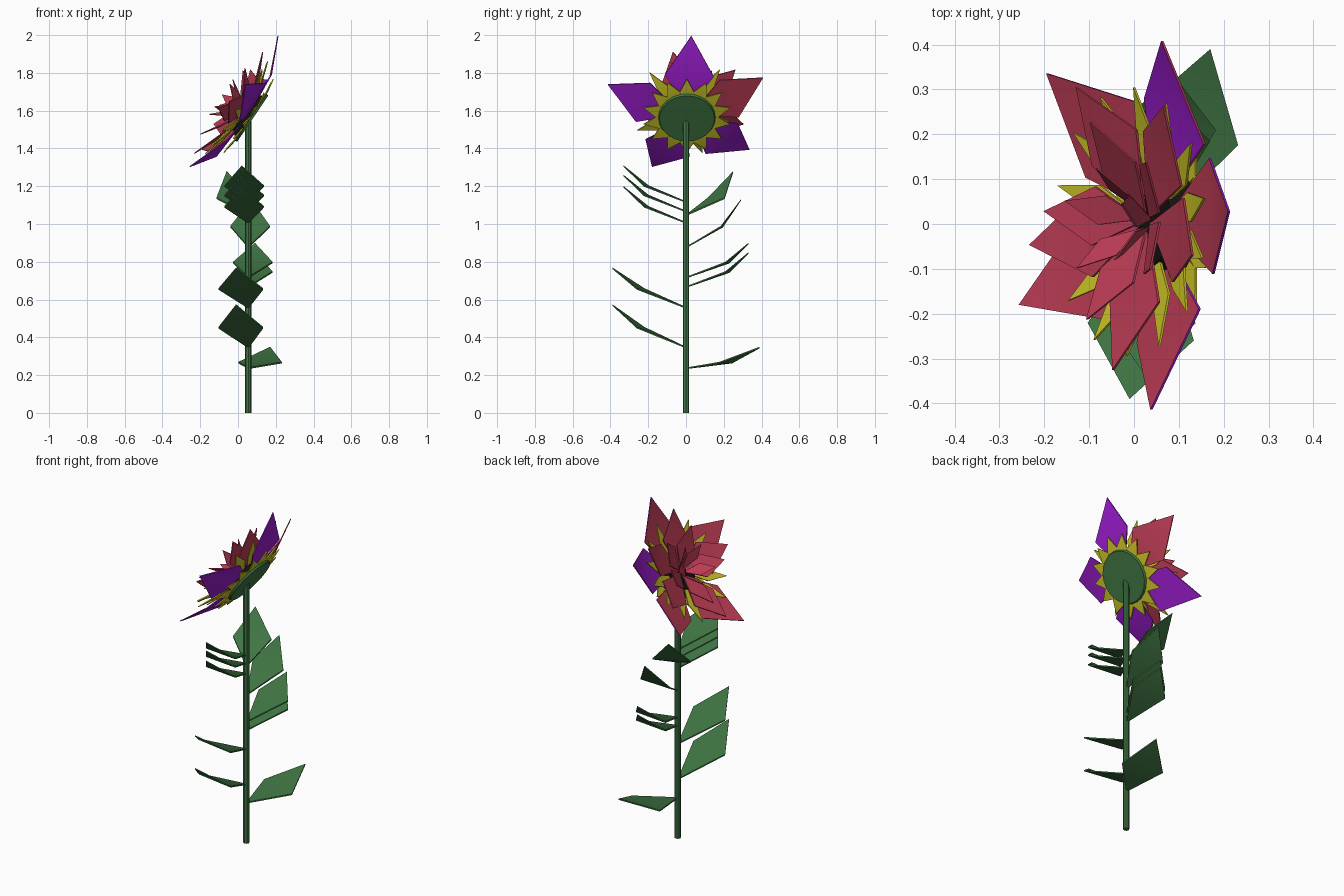
import bpy, bmesh, math
from mathutils import Vector, Matrix

if "Cube" in bpy.data.objects:
    bpy.data.objects.remove(bpy.data.objects["Cube"])


def material(name, rgb):
    m = bpy.data.materials.new(name)
    m.diffuse_color = (*rgb, 1)
    m.use_nodes = True
    m.node_tree.nodes["Principled BSDF"].inputs["Base Color"].default_value = m.diffuse_color
    return m


GREEN = material("leaf green", (0.05, 0.175, 0.055))
RED = material("rose red", (0.50, 0.045, 0.09))
PURPLE = material("violet", (0.33, 0.012, 0.62))
YELLOW = material("sepal yellow", (0.60, 0.55, 0.02))
BLACK = material("dark core", (0.006, 0.006, 0.006))

# Flower head frame: centre, sideways, upward in the head plane, facing direction
CENTRE = Vector((0.06, 0.005, 1.57))
SIDE = Vector((0, 1, 0))
UP = Vector((0.56, 0, 0.83)).normalized()
FACING = Vector((-0.83, 0, 0.56)).normalized()


def finish(bm, name, mats):
    me = bpy.data.meshes.new(name)
    bm.to_mesh(me)
    bm.free()
    for m in mats:
        me.materials.append(m)
    ob = bpy.data.objects.new(name, me)
    bpy.context.collection.objects.link(ob)
    bpy.context.view_layer.objects.active = ob
    ob.select_set(True)
    bpy.ops.object.shade_smooth_by_angle(angle=math.radians(40))
    ob.select_set(False)
    return ob


def add_blade(bm, base, left, tip, right, thick):
    """Kite bent across its widest line, with a thin back side."""
    pts = [base, left, tip, right]
    front = [bm.verts.new(p) for p in pts]
    back = [bm.verts.new(p - thick) for p in pts]
    faces = []
    for a, b, c in ((0, 3, 1), (3, 2, 1)):
        faces.append(bm.faces.new((front[a], front[b], front[c])))
        f = bm.faces.new((back[a], back[c], back[b]))
        f.material_index = 1
        faces.append(f)
    for i in range(4):
        j = (i + 1) % 4
        f = bm.faces.new((front[i], front[j], back[j], back[i]))
        f.material_index = 1
        faces.append(f)
    bmesh.ops.recalc_face_normals(bm, faces=faces)


def head_point(angle, radius, rise):
    a = math.radians(angle)
    return CENTRE + SIDE * radius * math.sin(a) + UP * radius * math.cos(a) + FACING * rise


def ring(name, angles, base, corner, spread, tip, mats):
    """Ring of blades; base, corner and tip are (radius, rise)."""
    bm = bmesh.new()
    for a in angles:
        add_blade(bm, head_point(a, *base), head_point(a - spread, *corner),
                  head_point(a, *tip), head_point(a + spread, *corner), FACING * 0.006)
    return finish(bm, name, mats)


# Stem
bm = bmesh.new()
bmesh.ops.create_cone(bm, cap_ends=True, segments=8, radius1=0.017, radius2=0.017, depth=1.57,
                      matrix=Matrix.Translation((0.055, 0, 0.785)))
finish(bm, "stem", [GREEN])


# Round green cup behind the petals, dark core in front of it
def head_disc(name, radius1, radius2, low, high, mat):
    bm = bmesh.new()
    place = Matrix.Translation(CENTRE + FACING * (low + high) / 2)
    turn = FACING.to_track_quat('Z', 'Y').to_matrix().to_4x4()
    bmesh.ops.create_cone(bm, cap_ends=True, segments=24, radius1=radius1, radius2=radius2,
                          depth=high - low, matrix=place @ turn)
    finish(bm, name, [mat])


head_disc("flower_cup", 0.146, 0.152, -0.022, -0.008, GREEN)
head_disc("flower_core", 0.14, 0.10, -0.006, 0.04, BLACK)

# Yellow sepals behind and in front of the large petals
ring("back_sepals", [i * 360 / 14 for i in range(14)],
     (0.05, -0.005), (0.165, -0.004), 13, (0.235, 0.008), [YELLOW, YELLOW])
ring("front_sepals", [10 + i * 360 / 14 for i in range(14)],
     (0.05, 0.03), (0.19, 0.05), 10, (0.30, 0.085), [YELLOW, YELLOW])

# Large petals, red inside and violet outside; one is turned over
PETALS = [3, 67, 131, 205, 287]
outer = dict(base=(0.03, 0.012), corner=(0.275, 0.03), spread=28, tip=(0.438, 0.115))
ring("outer_petals", [a for a in PETALS if a != 67], mats=[RED, PURPLE], **outer)
ring("turned_petal", [67], mats=[PURPLE, RED], **outer)

# Inner red petals, each ring smaller and more upright
for name, shift, corner, tip in (
        ("second_petals", -16, (0.205, 0.075), (0.33, 0.135)),
        ("third_petals", -31, (0.14, 0.10), (0.225, 0.165)),
        ("centre_petals", -48, (0.075, 0.12), (0.12, 0.185))):
    ring(name, [a + shift for a in PETALS], (0.015, 0.04), corner, 28, tip, [RED, RED])

# Leaves: base height, bend (y, z), tip (x, y, z)
LEAVES = [
    (0.24, (0.21, 0.27), (0.17, 0.39, 0.35)),
    (0.35, (-0.24, 0.455), (-0.01, -0.39, 0.575)),
    (0.56, (-0.24, 0.66), (-0.01, -0.39, 0.77)),
    (0.67, (0.22, 0.75), (0.09, 0.33, 0.85)),
    (0.72, (0.22, 0.80), (0.09, 0.33, 0.90)),
    (0.88, (0.19, 0.99), (0.07, 0.29, 1.13)),
    (1.01, (-0.21, 1.095), (0.02, -0.33, 1.20)),
    (1.05, (0.16, 1.14), (-0.06, 0.25, 1.28)),
    (1.07, (-0.21, 1.155), (0.02, -0.33, 1.26)),
    (1.12, (-0.21, 1.205), (0.02, -0.33, 1.31)),
]
for i, (z, (my, mz), tip) in enumerate(LEAVES):
    bm = bmesh.new()
    base, tip = Vector((0.055, 0, z)), Vector(tip)
    mid = Vector((base.x + (tip.x - base.x) * my / tip.y, my, mz))
    flat = Vector((tip.x - base.x, tip.y, 0)).normalized()
    across = Vector((flat.y, -flat.x, 0)) * (0.12 if z < 0.6 else 0.105)
    add_blade(bm, base, mid - across, tip, mid + across, Vector((0, 0, 0.008)))
    finish(bm, "leaf_%d" % (i + 1), [GREEN, GREEN])
